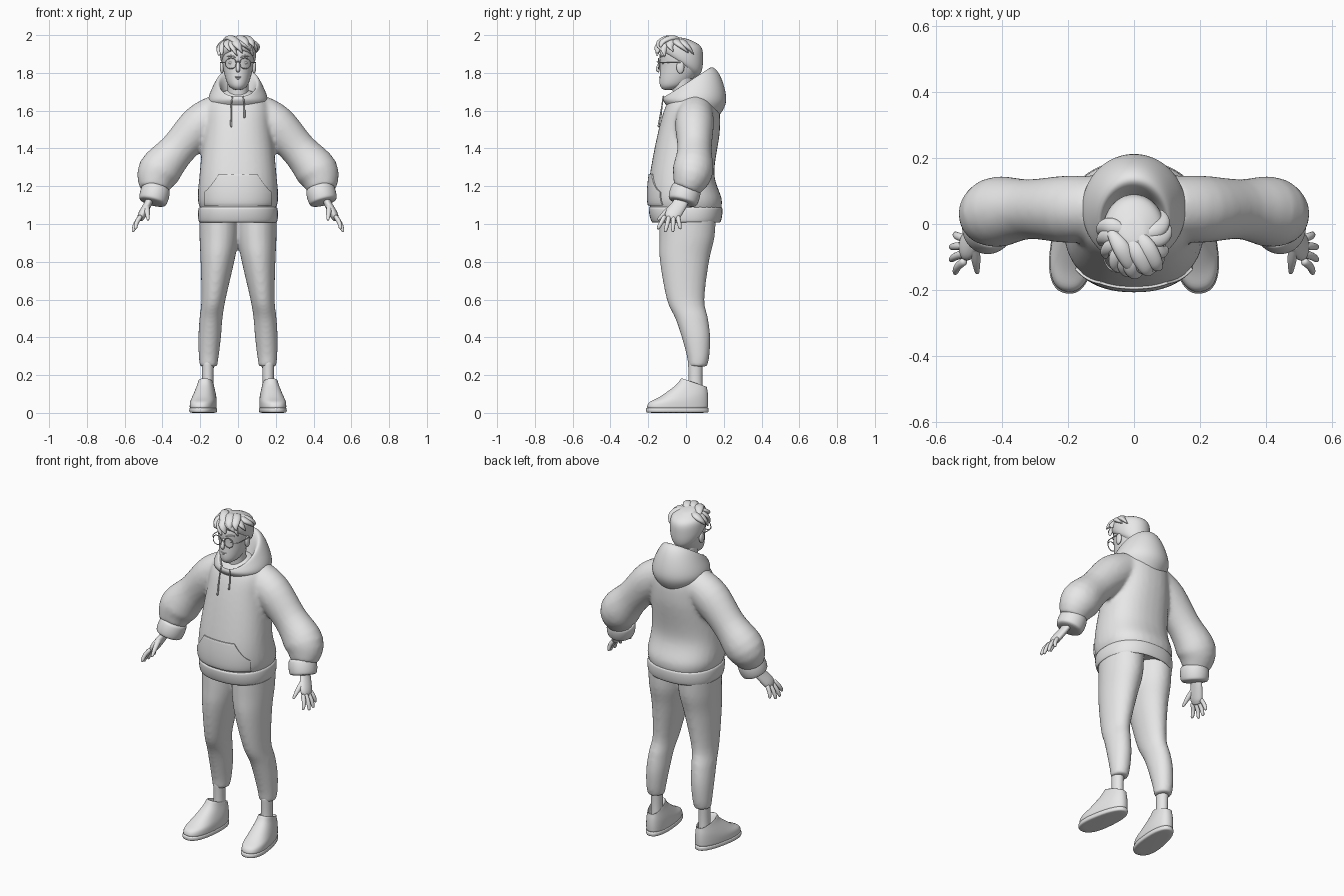
import bpy, bmesh, math, random
from mathutils import Vector

cube = bpy.data.objects.get("Cube")
if cube:
    bpy.data.objects.remove(cube, do_unlink=True)

colour = (0.8, 0.8, 0.8, 1)
grey = bpy.data.materials.new("light grey")
grey.use_nodes = True
grey.diffuse_color = colour
grey.node_tree.nodes["Principled BSDF"].inputs["Base Color"].default_value = colour


def spline(keys, steps=4):
    """Smooth curve through a few keys, whatever their number of components."""
    out = []
    last = len(keys) - 1
    for i in range(last):
        before, start, end, after = (keys[min(max(i + k, 0), last)] for k in range(-1, 3))
        for s in range(steps):
            t = s / steps
            out.append(tuple(
                b + t * ((c - a) + t * ((2 * a - 5 * b + 4 * c - d) + t * (3 * (b - c) + d - a))) / 2
                for a, b, c, d in zip(before, start, end, after)))
    return out + [tuple(keys[-1])]


def level_ring(width, front, back, z_front, z_back, x=0, power=2.0, count=32):
    """Roughly level outline whose front and back may differ in height."""
    ring = []
    for i in range(count):
        angle = math.tau * i / count
        s, c = (math.copysign(abs(f(angle)) ** (2 / power), f(angle)) for f in (math.sin, math.cos))
        t = (1 - c) / 2
        ring.append(Vector((x + width * s, front + (back - front) * t, z_front + (z_back - z_front) * t)))
    return ring


def tube(keys, depth=1.0, ref=(0, 1, 0), count=16, steps=4):
    """Elliptical rings along keys of x, y, z, radius; depth scales the radius along ref."""
    stations = spline(keys, steps)
    points = [Vector(key[:3]) for key in stations]
    rings = []
    for i, point in enumerate(points):
        ahead = points[min(i + 1, len(points) - 1)] - points[max(i - 1, 0)]
        side = ahead.cross(Vector(ref)).normalized()
        up = side.cross(ahead).normalized() * depth
        radius = stations[i][3]
        rings.append([point + radius * (side * math.cos(a) + up * math.sin(a))
                      for a in (math.tau * k / count for k in range(count))])
    return rings


def finish(name, bm, mirror=False, voxel=0, sub=0):
    mesh = bpy.data.meshes.new(name)
    bm.to_mesh(mesh)
    bm.free()
    mesh.materials.append(grey)
    for face in mesh.polygons:
        face.use_smooth = True
    ob = bpy.data.objects.new(name, mesh)
    bpy.context.collection.objects.link(ob)
    if mirror:
        ob.modifiers.new("mirror", 'MIRROR')
    if sub:
        mod = ob.modifiers.new("subdivide", 'SUBSURF')
        mod.levels = mod.render_levels = sub
    if voxel:
        mod = ob.modifiers.new("blend", 'REMESH')
        mod.mode, mod.voxel_size, mod.use_smooth_shade = 'VOXEL', voxel, True
        mod = ob.modifiers.new("relax", 'SMOOTH')
        mod.factor, mod.iterations = 0.5, 8
    return ob


def build(name, *lofts, mirror=False, voxel=0, sub=1):
    """Skin each list of rings and cap the ends."""
    bm = bmesh.new()
    for rings in lofts:
        loops = [[bm.verts.new(point) for point in ring] for ring in rings]
        count = len(loops[0])
        for low, high in zip(loops, loops[1:]):
            for i in range(count):
                j = (i + 1) % count
                bm.faces.new((low[i], low[j], high[j], high[i]))
        bm.faces.new(loops[0])
        bm.faces.new(loops[-1])
    bmesh.ops.recalc_face_normals(bm, faces=bm.faces)
    return finish(name, bm, mirror, voxel, sub)


def blob(name, centre, size, mirror=False):
    bm = bmesh.new()
    bmesh.ops.create_uvsphere(bm, u_segments=20, v_segments=12, radius=1)
    for vert in bm.verts:
        vert.co = Vector(a * b + c for a, b, c in zip(vert.co, size, centre))
    finish(name, bm, mirror)


# Hoodie body and sleeves, blended together; body keys are height, half width, front, back
torso = spline([(1.06, .19, -.18, .18), (1.13, .213, -.2, .19), (1.27, .203, -.19, .15),
                (1.5, .18, -.145, .18), (1.64, .16, -.1, .165), (1.71, .06, -.04, .08)], 6)
power = 2.3
body = [level_ring(w, front, back, z, z, power=power) for z, w, front, back in torso]
sleeve = tube([(.1, .05, 1.59, .1), (.2, .045, 1.525, .108), (.32, .045, 1.395, .096),
               (.42, .035, 1.275, .113), (.445, 0, 1.18, .075)], depth=.95, count=24)
other_sleeve = [[Vector((-p.x, p.y, p.z)) for p in ring] for ring in sleeve]
build("hoodie", body, sleeve, other_sleeve, voxel=.011, sub=0)

# Rounded hem, hollow underneath, and tilted cuffs
fractions = [i / 8 for i in range(9)]
hem = [level_ring(.19, -.165, .17, 1.05, 1.05, power=power)]
for t in fractions:
    bulge = .01 * math.sqrt(math.sin(math.pi * t))
    z = 1.002 + .095 * t
    hem.append(level_ring(.203 + bulge, -.176 - .018 * t - bulge, .178 + .01 * t + bulge,
                          z, z, power=power))
build("hoodie_hem", hem)
cuff = [(.43 + .024 * t, .005 - .025 * t, 1.2 - .09 * t, .068 + .011 * math.sqrt(math.sin(math.pi * t)))
        for t in fractions]
build("sleeve_cuff", tube(cuff, depth=1.05, steps=1, count=24), mirror=True)


def chest(x, z):
    """Front surface of the hoodie at x, z."""
    for low, high in zip(torso, torso[1:]):
        if low[0] <= z <= high[0]:
            k = (z - low[0]) / (high[0] - low[0])
            _, w, front, back = (a + (b - a) * k for a, b in zip(low, high))
            return (front + back - (back - front) * (1 - abs(x / w) ** power) ** (1 / power)) / 2


# Front pocket with slanted openings
bm = bmesh.new()
rows = []
for j in range(13):
    z = 1.1 + .165 * j / 12
    half = .175 - .075 * max(0, (j - 5) / 7) ** .8
    across = [half * math.sin(math.pi * i / 24) for i in range(-12, 13)]
    rows.append([bm.verts.new((x, chest(x, z) - .001, z)) for x in across])
for low, high in zip(rows, rows[1:]):
    for a, b, c, d in zip(low, low[1:], high[1:], high):
        bm.faces.new((a, b, c, d))
pocket = finish("front_pocket", bm)
mod = pocket.modifiers.new("thickness", 'SOLIDIFY')
mod.thickness, mod.offset = .012, 0
mod = pocket.modifiers.new("soft edge", 'BEVEL')
mod.width, mod.segments = .003, 2

# Hood lying round the neck, open at the top
build("hood", [level_ring(*key) for key in spline([
    (.12, -.09, .16, 1.61, 1.55), (.16, -.12, .215, 1.65, 1.65), (.13, -.12, .18, 1.67, 1.79),
    (.1, -.11, .12, 1.67, 1.825), (.07, -.08, .06, 1.63, 1.67)])])

# Drawstrings of two lengths
for name, x, end in (("right_drawstring", -.036, 1.51), ("left_drawstring", .034, 1.56)):
    build(name, tube([(x * .8, -.12, 1.68, .004), (x, -.128, 1.62, .004),
                      (x, .23 * (end - 1.5) - .149, end, .006)], count=8))

# Trousers: height, centre x and y, half width and half depth
legs = spline([(1.06, .1, .01, .106, .15), (.93, .1, .005, .104, .146), (.8, .109, -.008, .089, .13),
               (.6, .13, -.002, .064, .1), (.5, .143, .03, .061, .087), (.4, .15, .053, .06, .076),
               (.3, .155, .064, .053, .06), (.245, .156, .062, .046, .05)])
build("trousers", [level_ring(w, y - d, y + d, z, z, x=x) for z, x, y, w, d in legs],
      mirror=True, voxel=.01, sub=0)
build("ankle", tube([(.16, .05, .09, .034), (.16, .05, .18, .031), (.16, .05, .28, .034)], depth=1.2),
      mirror=True)


def shoe_part(name, keys):
    """Level outlines, broader at the front and with the toes turned out."""
    rings = [level_ring(*key, power=2.4) for key in keys]
    sin, cos = math.sin(math.radians(8)), math.cos(math.radians(8))
    heel = Vector((.168, .05, 0))
    for ring in rings:
        for p in ring:
            x, y = p.x * (1 - .7 * p.y), p.y - heel.y
            p.x, p.y = heel.x + x * cos - y * sin, heel.y + x * sin + y * cos
    build(name, rings, mirror=True)


shoe_part("shoe_sole", [(.067 - inset, inset - .215, .122 - inset, z, z) for inset, z in (
    (.01, 0), (.002, .002), (0, .015), (.002, .026), (.008, .03))])
shoe_part("shoe_upper", spline([
    (.064, -.21, .117, .02, .02), (.064, -.2, .119, .055, .06), (.058, -.14, .117, .085, .1),
    (.045, -.05, .112, .15, .13), (.038, -.022, .11, .185, .135), (.03, .01, .09, .12, .1)], 3))

# Hands: palm, thumb and four fanned fingers
palm = tube([(.46, -.02, 1.15, .022), (.475, -.03, 1.11, .021), (.507, -.07, 1.05, .023),
             (.52, -.08, 1.02, .013)], depth=1.9)
thumb = tube([(.485, -.06, 1.1, .018), (.48, -.11, 1.06, .015), (.476, -.15, 1.02, .007)], count=8)
fingers = []
for i in range(4):
    arch = math.sin(math.pi * (i + .3) / 3.6)
    root = Vector((.512, .022 * i - .11, 1.045))
    tip = Vector((.54 + .02 * arch, .04 * i - .15, .98 - .024 * arch))
    knuckle = root.lerp(tip, .5) + Vector((.008, 0, 0))
    fingers.append(tube([(*root, .014), (*knuckle, .013), (*root.lerp(tip, .9), .01), (*tip, .005)],
                        count=8, steps=2))
build("hand", palm, thumb, *fingers, mirror=True)

# Neck, head and face
build("neck", tube([(0, 0, 1.6, .062), (0, -.015, 1.7, .056), (0, -.02, 1.79, .06)]))
skull = spline([(1.71, .02, -.12, -.07), (1.74, .055, -.14, .01), (1.83, .08, -.137, .08),
                (1.92, .085, -.135, .085), (1.97, .04, -.06, .02)])
build("head", [level_ring(w, front, back, z, z) for z, w, front, back in skull])
build("nose", tube([(0, -.13, 1.87, .007), (0, -.15, 1.82, .012), (0, -.14, 1.81, .008)], count=10))
blob("upper_lip", (0, -.135, 1.777), (.022, .007, .004))
blob("lower_lip", (0, -.134, 1.769), (.018, .007, .005))
blob("ear", (.085, -.03, 1.83), (.011, .021, .034), mirror=True)
blob("eye", (.035, -.121, 1.853), (.015, .007, .007), mirror=True)
build("eyebrow", tube([(.014, -.138, 1.88, .004), (.035, -.132, 1.89, .005), (.06, -.114, 1.885, .003)],
                      count=8), mirror=True)

# Round glasses
wire = .0025
rim = [(.038 + .029 * math.cos(a), -.146 + .003 * max(0, math.cos(a)), 1.85 + .028 * math.sin(a), wire)
       for a in (math.tau * i / 24 for i in range(25))]
build("glasses_rim", tube(rim, count=8, steps=1), mirror=True, sub=0)
build("glasses_temple", tube([(.066, -.142, 1.855, wire), (.09, -.11, 1.855, wire), (.092, -.03, 1.855, wire)],
                             ref=(0, 0, 1), count=8), mirror=True, sub=0)
build("glasses_bridge", tube([(-.01, -.147, 1.855, wire), (0, -.153, 1.86, wire), (.01, -.147, 1.855, wire)],
                             ref=(0, 0, 1), count=8), sub=0)

# Hair: a close cap, uneven locks swept over the front and sides, and a raised quiff
build("hair_cap", [level_ring(*key) for key in spline([
    (.06, -.11, .04, 1.93, 1.77), (.088, -.135, .08, 1.92, 1.8), (.097, -.143, .091, 1.94, 1.87),
    (.087, -.13, .08, 1.97, 1.94), (.03, -.05, .01, 1.992, 1.98)])])
random.seed(7)
locks = []
for i in range(11):
    angle = math.radians(21 * (i - 5.5))
    sweep = random.uniform(.3, .8)
    drop = random.uniform(.04, .08) + .02 * abs(math.sin(angle))
    thick = random.uniform(.02, .03)
    lock = []
    for t, radius in ((0, .01), (.4, thick), (.75, thick * .9), (1, .004)):
        a = angle + sweep * t * t
        reach = .02 + .084 * math.sin(math.pi / 2 * t)
        lock.append((reach * math.sin(a), -.035 - 1.15 * reach * math.cos(a), 1.972 - drop * t ** 2.5, radius))
    locks.append(tube(lock, depth=.6, ref=(0, 0, 1), count=10, steps=3))
for x, y in ((.04, -.07), (.01, -.085), (-.04, -.07)):
    locks.append(tube([(x - .035, y + .05, 1.97, .012), (x, y, 1.985, .028),
                       (x + .03, y - .055, 1.965, .022), (x + .045, y - .065, 1.935, .004)],
                      depth=.6, ref=(0, 0, 1), count=10, steps=3))
build("hair_locks", *locks)
